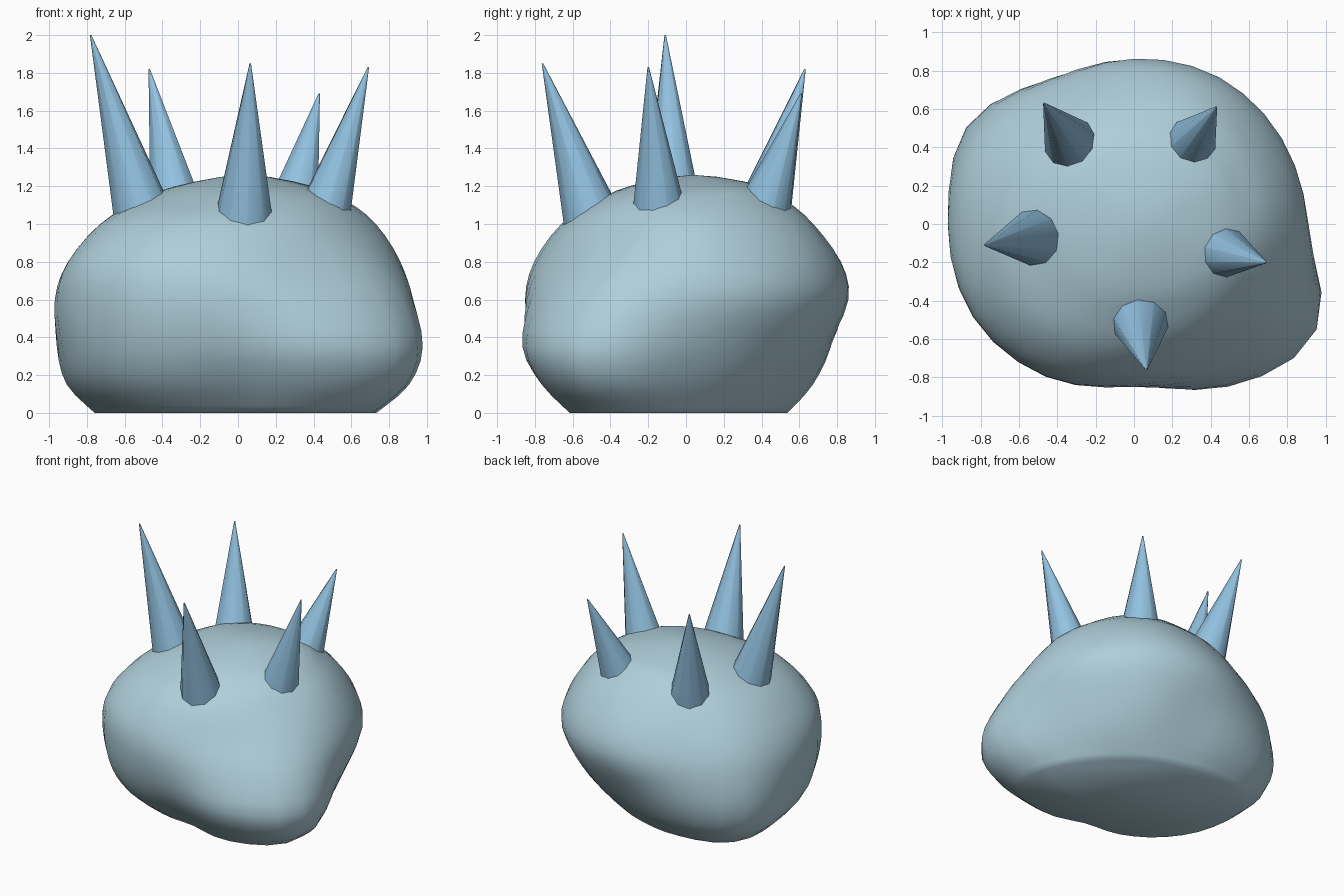
import bpy, bmesh, math
from mathutils import Vector

cube = bpy.data.objects.get("Cube")
if cube:
    bpy.data.objects.remove(cube)


def material(name, rgb):
    mat = bpy.data.materials.new(name)
    mat.use_nodes = True
    color = (*rgb, 1)
    mat.diffuse_color = color
    mat.node_tree.nodes["Principled BSDF"].inputs["Base Color"].default_value = color
    return mat


def finish(bm, name, mat, angle):
    bmesh.ops.recalc_face_normals(bm, faces=bm.faces[:])
    mesh = bpy.data.meshes.new(name)
    bm.to_mesh(mesh)
    bm.free()
    mesh.materials.append(mat)
    obj = bpy.data.objects.new(name, mesh)
    bpy.context.collection.objects.link(obj)
    bpy.ops.object.select_all(action="DESELECT")
    obj.select_set(True)
    bpy.context.view_layer.objects.active = obj
    bpy.ops.object.shade_smooth_by_angle(angle=math.radians(angle))
    return obj


def spline(a, b, c, d, t):
    """Smooth curve from b to c."""
    return b + t / 2 * (c - a + t * (2*a - 5*b + 4*c - d + t * (3*(b - c) + d - a)))


body_mat = material("pale blue grey", (0.43, 0.62, 0.70))
spike_mat = material("sky blue", (0.29, 0.54, 0.75))

# Lumpy body: height, then radius in twelve clock directions from +x
SIDES, STEPS, SPOKES = 36, 3, 12
profile = [
    (0, .64, .5, .47, .5, .62, .8, .74, .66, .59, .55, .71, .82),
    (.15, .76, .65, .61, .63, .77, .96, .89, .85, .77, .7, .88, 1.03),
    (.35, .86, .78, .76, .75, .86, 1.01, .95, .94, .88, .82, .98, 1.1),
    (.6, .91, .89, .88, .86, .87, .97, .97, .97, .92, .85, .9, 1),
    (.8, .86, .85, .85, .82, .8, .88, .9, .93, .88, .79, .77, .85),
    (1, .73, .72, .72, .67, .67, .71, .73, .75, .72, .65, .64, .67),
    (1.12, .56, .56, .55, .52, .54, .55, .55, .54, .53, .49, .5, .54),
    (1.2, .36, .4, .39, .38, .38, .38, .36, .34, .34, .33, .33, .35),
    (1.26,) + (0,) * SPOKES,
]


def ring(row):
    """Ring of points through the radii of a row."""
    z, radii = row[0], row[1:]
    points = []
    for i in range(SIDES):
        k, t = divmod(i * SPOKES / SIDES, 1)
        r = spline(*(radii[(int(k) + j) % SPOKES] for j in (-1, 0, 1, 2)), t)
        a = math.tau * i / SIDES
        drift = max(0, z - 1) * 0.15
        points.append(Vector((r * math.cos(a) + drift, r * math.sin(a) + drift, z)))
    return points


rings = [ring(row) for row in profile]
over_top = rings[-2][SIDES // 2:] + rings[-2][:SIDES // 2]
padded = [rings[0]] + rings + [over_top]

bm = bmesh.new()
loops = []
for level in range(len(rings) - 1):
    for step in range(STEPS):
        quad = padded[level:level + 4]
        loops.append([bm.verts.new(spline(*pts, step / STEPS)) for pts in zip(*quad)])
for low, high in zip(loops, loops[1:]):
    for i in range(SIDES):
        j = (i + 1) % SIDES
        bm.faces.new((low[i], low[j], high[j], high[i]))
top = bm.verts.new(rings[-1][0])
for i in range(SIDES):
    bm.faces.new((loops[-1][i], loops[-1][(i + 1) % SIDES], top))
bm.faces.new(loops[0])
finish(bm, "body", body_mat, 60)


# Spikes: tapered cones leaning outward, rooted inside the body
def spike(name, base, tip, radius, sides=10):
    base, tip = Vector(base), Vector(tip)
    root = base + (base - tip) * 0.25
    axis = tip - root
    bm = bmesh.new()
    bmesh.ops.create_cone(bm, cap_ends=True, segments=sides, radius1=radius * 1.25,
                          radius2=0.004, depth=axis.length)
    bmesh.ops.translate(bm, verts=bm.verts[:], vec=(0, 0, axis.length / 2))
    matrix = axis.to_track_quat("Z", "Y").to_matrix().to_4x4()
    matrix.translation = root
    bmesh.ops.transform(bm, matrix=matrix, verts=bm.verts[:])
    finish(bm, name, spike_mat, 45)


spike("right_spike", (-.52, -.07, 1.1), (-.78, -.11, 2), .148)
spike("back_right_spike", (-.33, .42, 1.1), (-.47, .63, 1.82), .14)
spike("back_left_spike", (.295, .42, 1.1), (.43, .61, 1.69), .135)
spike("left_spike", (.47, -.145, 1.1), (.69, -.2, 1.83), .135)
spike("front_spike", (.035, -.52, 1.1), (.065, -.76, 1.85), .142)
